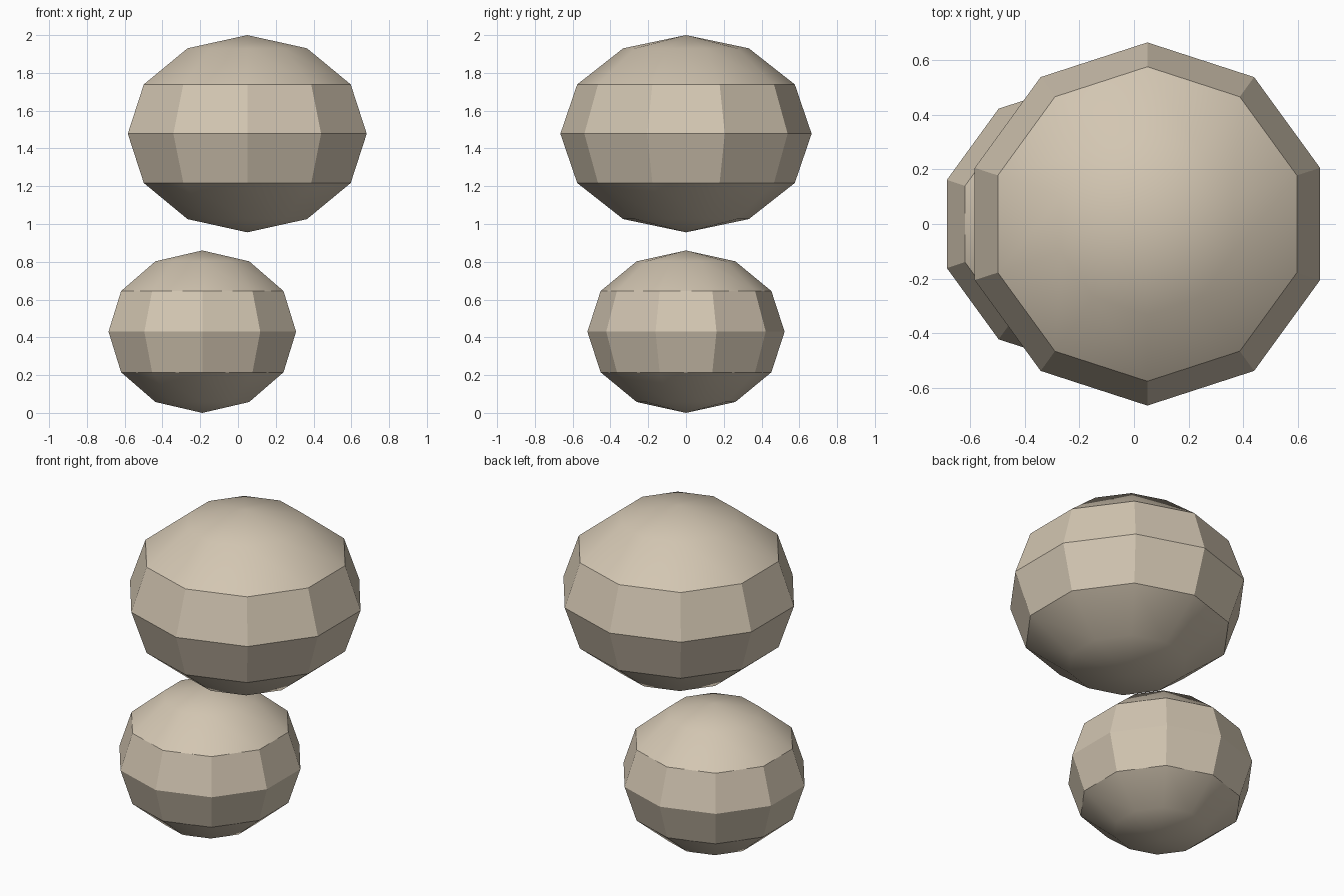
import bpy, bmesh
from math import sin, cos, pi, radians

cube = bpy.data.objects.get("Cube")
if cube:
    bpy.data.objects.remove(cube, do_unlink=True)

# One warm stone colour for everything
stone = bpy.data.materials.new("warm_stone")
stone.use_nodes = True
COLOUR = (0.65, 0.565, 0.445, 1.0)
stone.diffuse_color = COLOUR
stone.node_tree.nodes["Principled BSDF"].inputs["Base Color"].default_value = COLOUR

SEGMENTS, BANDS = 10, 6


def boulder(name, centre, radius, half_height):
    """Flattened ten-sided ball with a vertex pointing along +y and -y."""
    bm = bmesh.new()
    bottom = bm.verts.new((0, 0, -half_height))
    top = bm.verts.new((0, 0, half_height))
    rings = []
    for i in range(1, BANDS):
        lat = -pi / 2 + pi * i / BANDS
        rings.append([bm.verts.new((radius * cos(lat) * sin(2 * pi * k / SEGMENTS),
                                    radius * cos(lat) * cos(2 * pi * k / SEGMENTS),
                                    half_height * sin(lat)))
                      for k in range(SEGMENTS)])
    for k in range(SEGMENTS):
        n = (k + 1) % SEGMENTS
        bm.faces.new((bottom, rings[0][k], rings[0][n]))
        bm.faces.new((top, rings[-1][n], rings[-1][k]))
        for low, high in zip(rings, rings[1:]):
            bm.faces.new((low[k], high[k], high[n], low[n]))
    bmesh.ops.recalc_face_normals(bm, faces=bm.faces)
    mesh = bpy.data.meshes.new(name)
    bm.to_mesh(mesh)
    bm.free()
    mesh.materials.append(stone)
    obj = bpy.data.objects.new(name, mesh)
    obj.location = centre
    bpy.context.collection.objects.link(obj)

    # Smooth caps, crisp edges around the side bands
    bpy.ops.object.select_all(action='DESELECT')
    obj.select_set(True)
    bpy.context.view_layer.objects.active = obj
    bpy.ops.object.shade_smooth_by_angle(angle=radians(30))
    return obj


# Small ball below, larger one floating above it
boulder("lower_boulder", (-0.189, 0, 0.43), 0.522, 0.43)
boulder("upper_boulder", (0.049, 0, 1.478), 0.665, 0.522)
